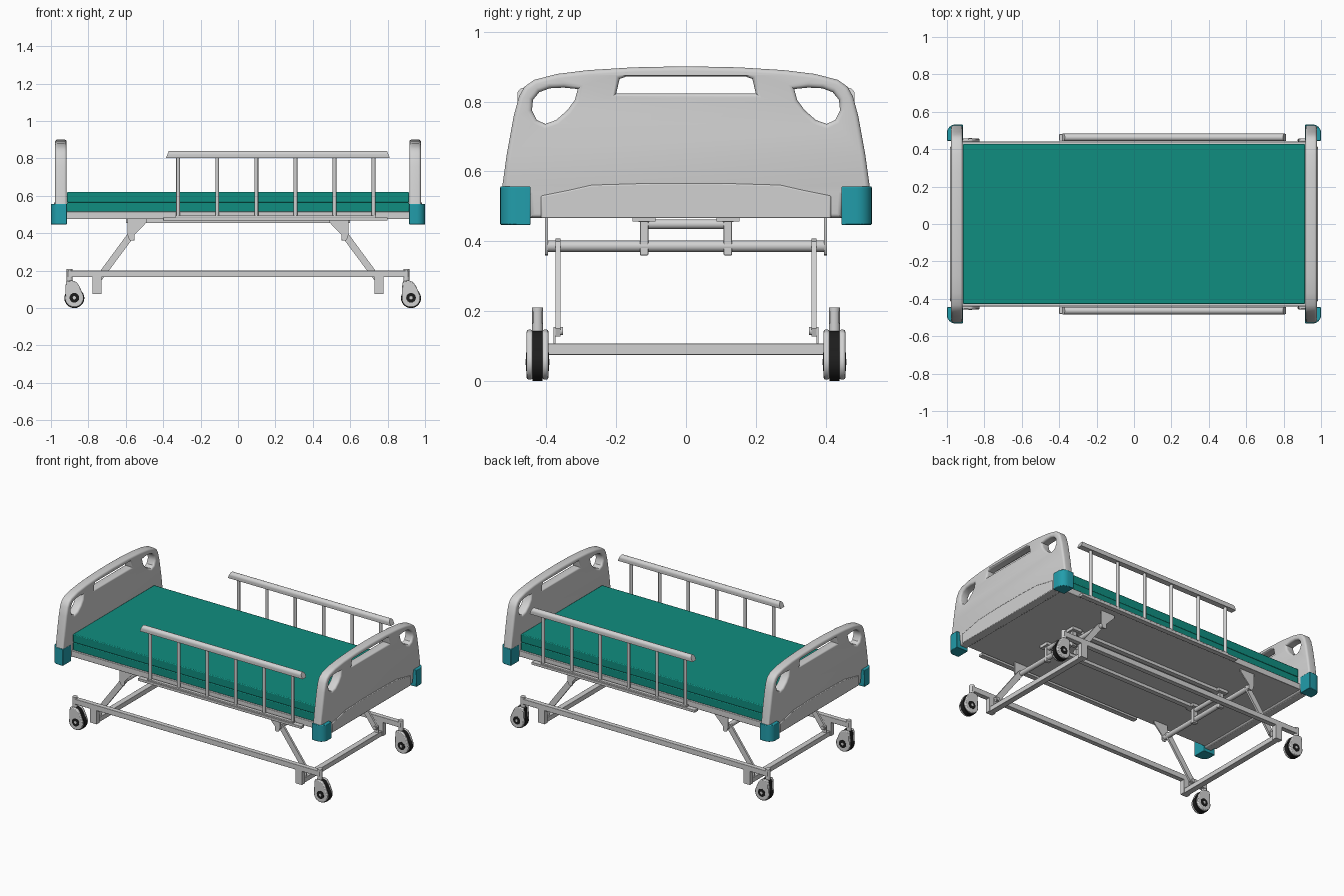
import bpy, bmesh, math
from mathutils import Matrix

if "Cube" in bpy.data.objects:
    bpy.data.objects.remove(bpy.data.objects["Cube"])


def material(name, rgb):
    m = bpy.data.materials.new(name)
    m.diffuse_color = (*rgb, 1)
    m.use_nodes = True
    m.node_tree.nodes["Principled BSDF"].inputs["Base Color"].default_value = m.diffuse_color
    return m


GREY = material("light grey", (0.64, 0.64, 0.64))
GREEN = material("mattress green", (0.005, 0.27, 0.215))
TEAL = material("corner teal", (0.016, 0.34, 0.41))
BLACK = material("tyre black", (0.012, 0.012, 0.012))


def finish(name, bm, mat, bevel=0, smooth=True):
    bmesh.ops.recalc_face_normals(bm, faces=bm.faces)
    me = bpy.data.meshes.new(name)
    bm.to_mesh(me)
    bm.free()
    me.materials.append(mat)
    ob = bpy.data.objects.new(name, me)
    bpy.context.collection.objects.link(ob)
    if bevel:
        b = ob.modifiers.new("bevel", 'BEVEL')
        b.width, b.segments, b.limit_method = bevel, 2, 'ANGLE'
    if smooth:
        bpy.ops.object.select_all(action='DESELECT')
        ob.select_set(True)
        bpy.context.view_layer.objects.active = ob
        bpy.ops.object.shade_smooth_by_angle(angle=math.radians(35))
    return ob


def prism(name, pts, axis, lo, hi, mat, bevel=0):
    """Extrude a 2D outline along an axis: x -> (y,z), y -> (x,z), z -> (x,y)."""
    place = {'x': lambda a, b, t: (t, a, b), 'y': lambda a, b, t: (a, t, b),
             'z': lambda a, b, t: (a, b, t)}[axis]
    bm = bmesh.new()
    rings = [[bm.verts.new(place(a, b, t)) for a, b in pts] for t in (lo, hi)]
    bm.faces.new(rings[0])
    bm.faces.new(rings[1])
    for i in range(len(pts)):
        j = (i + 1) % len(pts)
        bm.faces.new((rings[0][i], rings[0][j], rings[1][j], rings[1][i]))
    return finish(name, bm, mat, bevel)


def box(name, x, y, z, mat=GREY, bevel=0):
    return prism(name, [(x[0], y[0]), (x[1], y[0]), (x[1], y[1]), (x[0], y[1])],
                 'z', z[0], z[1], mat, bevel)


def arc(cx, cy, r, a0, a1, n):
    return [(cx + r * math.cos(math.radians(a0 + (a1 - a0) * i / n)),
             cy + r * math.sin(math.radians(a0 + (a1 - a0) * i / n))) for i in range(n + 1)]


def rod(name, axis, c, r, lo, hi, mat=GREY, n=16):
    return prism(name, arc(*c, r, 0, 360 - 360 / n, n - 1), axis, lo, hi, mat)


# Mattress and bed frame
box("mattress_lower", (-.915, .915), (-.427, .427), (.512, .566), GREEN, .005)
box("mattress_upper", (-.915, .915), (-.427, .427), (.565, .62), GREEN, .005)
box("bed_frame", (-.92, .92), (-.44, .44), (.475, .515), GREY, .003)


# End boards: outline with holes, rounded all round
def mirror_closed(half):
    return half + [(-a, b) for a, b in reversed(half) if a > 0]


outline = mirror_closed([(.445, .467), (.45, .53), (.527, .55), (.513, .65), (.493, .76),
                         (.478, .815), (.462, .843), (.435, .862), (.37, .879), (.28, .89),
                         (.15, .898), (0, .901)])
outline = outline[:]
slot = [(-.185, .872), (.185, .872), (.2, .822), (-.2, .826)]
slot = [(-.19, .865), (-.17, .872), (.17, .872), (.19, .865), (.2, .823), (-.2, .823)]
eye = [(.31, .836), (.35, .84), (.39, .838), (.42, .827), (.438, .805), (.441, .775),
       (.428, .748), (.403, .736), (.372, .747), (.34, .775), (.318, .805)]
eye_left = [(-a, b) for a, b in eye]


def end_board(name, s):
    cu = bpy.data.curves.new(name, 'CURVE')
    cu.dimensions, cu.fill_mode = '2D', 'BOTH'
    cu.extrude, cu.bevel_depth, cu.offset, cu.bevel_resolution = .018, .013, -.013, 3
    for pts in (outline, slot, eye, eye_left):
        sp = cu.splines.new('POLY')
        sp.points.add(len(pts) - 1)
        sp.use_cyclic_u = True
        for p, (a, b) in zip(sp.points, pts):
            p.co = (a, b, 0, 1)
    tmp = bpy.data.objects.new(name + "_curve", cu)
    bpy.context.collection.objects.link(tmp)
    bpy.context.view_layer.update()
    me = tmp.evaluated_get(bpy.context.evaluated_depsgraph_get()).to_mesh()
    bm = bmesh.new()
    bm.from_mesh(me)
    bpy.data.objects.remove(tmp)
    bmesh.ops.remove_doubles(bm, verts=bm.verts, dist=1e-4)
    bm.transform(Matrix(((0, 0, 1, s * .947), (1, 0, 0, 0), (0, 1, 0, 0), (0, 0, 0, 1))))
    finish(name, bm, GREY)


skirt = mirror_closed([(.415, .466), (.415, .53), (.34, .545), (.27, .561), (.1, .566)])
for s, end in ((-1, "foot"), (1, "head")):
    end_board(end + "_board", s)
    prism(end + "_board_skirt", skirt, 'x', s * .93, s * .983, GREY, .004)
    # Corner bumpers with a rounded outer corner
    for t in (-1, 1):
        plan = [(.915, .445), (1, .445)] + arc(.955, .487, .045, 0, 90, 6) + [(.915, .532)]
        prism(end + "_corner_bumper", [(s * a, t * b) for a, b in plan], 'z', .447, .557, TEAL, .003)

# Side rails
for t in (-1, 1):
    y = t * .463
    rail = prism("side_rail_top", [(y - .019, .802), (y + .019, .802)] + arc(y, .82, .02, 0, 180, 10),
                 'x', -.385, .812, GREY)
    for v in rail.data.vertices:  # sloped ends
        v.co.x -= math.copysign((v.co.z - .802) * .4, v.co.x)
    for i in range(6):
        rod("side_rail_post", 'z', (-.32 + .209 * i, y), .0105, .485, .81, n=12)
    box("side_rail_base", (-.4, .8), (y - .017, y + .017), (.468, .485), GREY, .002)
    box("side_rail_base_cap", (-.335, .735), (y - .012, y + .012), (.484, .495), GREY, .002)

# Chassis: long rails, lift legs and brackets
for t in (-1, 1):
    y = t * .425
    box("chassis_rail", (-.91, .91), (y - .016, y + .016), (.165, .2), GREY, .002)
    box("lift_push_bar", (-.59, .59), (t * .12 - .016, t * .12 + .016), (.455, .476))
    for s in (-1, 1):
        box("chassis_drop_post", sorted((s * .73, s * .778)), (y - .016, y + .016), (.075, .17))
        plate = [(.59, .477), (.49, .477), (.49, .457), (.553, .392), (.553, .366), (.563, .36),
                 (.578, .362), (.586, .375), (.59, .39)]
        prism("lift_bracket", [(s * a, b) for a, b in plate], 'y', t * .395, t * .403, GREY)
        leg = [(.553, .385), (.563, .408), (.588, .4), (.772, .15), (.765, .128), (.738, .136)]
        prism("lift_leg", [(s * a, b) for a, b in leg], 'y', t * .359, t * .373, GREY)
        rod("leg_pivot", 'y', (s * .755, .143), .012, t * .352, t * .38)
        box("pivot_lug", sorted((s * .74, s * .77)), sorted((t * .374, t * .38)), (.1, .155))
        box("lift_arm", sorted((s * .553, s * .585)), (t * .12 - .012, t * .12 + .012),
            (.36, .476), GREY, .002)
        box("lift_arm_mount", sorted((s * .53, s * .6)), (t * .12 - .033, t * .12 + .033), (.456, .476))
for s in (-1, 1):
    box("chassis_cross_bar", sorted((s * .735, s * .773)), (-.41, .41), (.075, .107), GREY, .002)
    rod("lift_cross_tube", 'y', (s * .57, .386), .016, -.4, .4)
    rod("lift_arm_tube", 'y', (s * .57, .449), .014, -.12, .12)

# Casters: forked housing round a black wheel
for s in (-1, 1):
    for t in (-1, 1):
        px, y = s * .9, t * .425
        wx = px + .025
        rod("caster_stem", 'z', (px, y), .016, .14, .21)
        shape = arc(wx, .054, .05, -195, 25, 22) + [(px + .052, .118), (px + .035, .14),
                                                  (px + .015, .147), (px - .018, .145), (px - .022, .12)]
        for k in (-1, 1):
            prism("caster_housing", shape, 'y', y + k * .014, y + k * .031, GREY, .005)
            rod("caster_hub", 'y', (wx, .055), .026, y + k * .025, y + k * .0325, BLACK)
            rod("caster_axle_cap", 'y', (wx, .055), .009, y + k * .03, y + k * .034, GREY, 10)
        rod("caster_tyre", 'y', (wx, .0535), .0535, y - .0145, y + .0145, BLACK, 28)
        prism("caster_core", [(wx + (a - wx) * .96, b * .96 + .002) for a, b in shape], 'y',
              y - .0145, y + .0145, BLACK)
